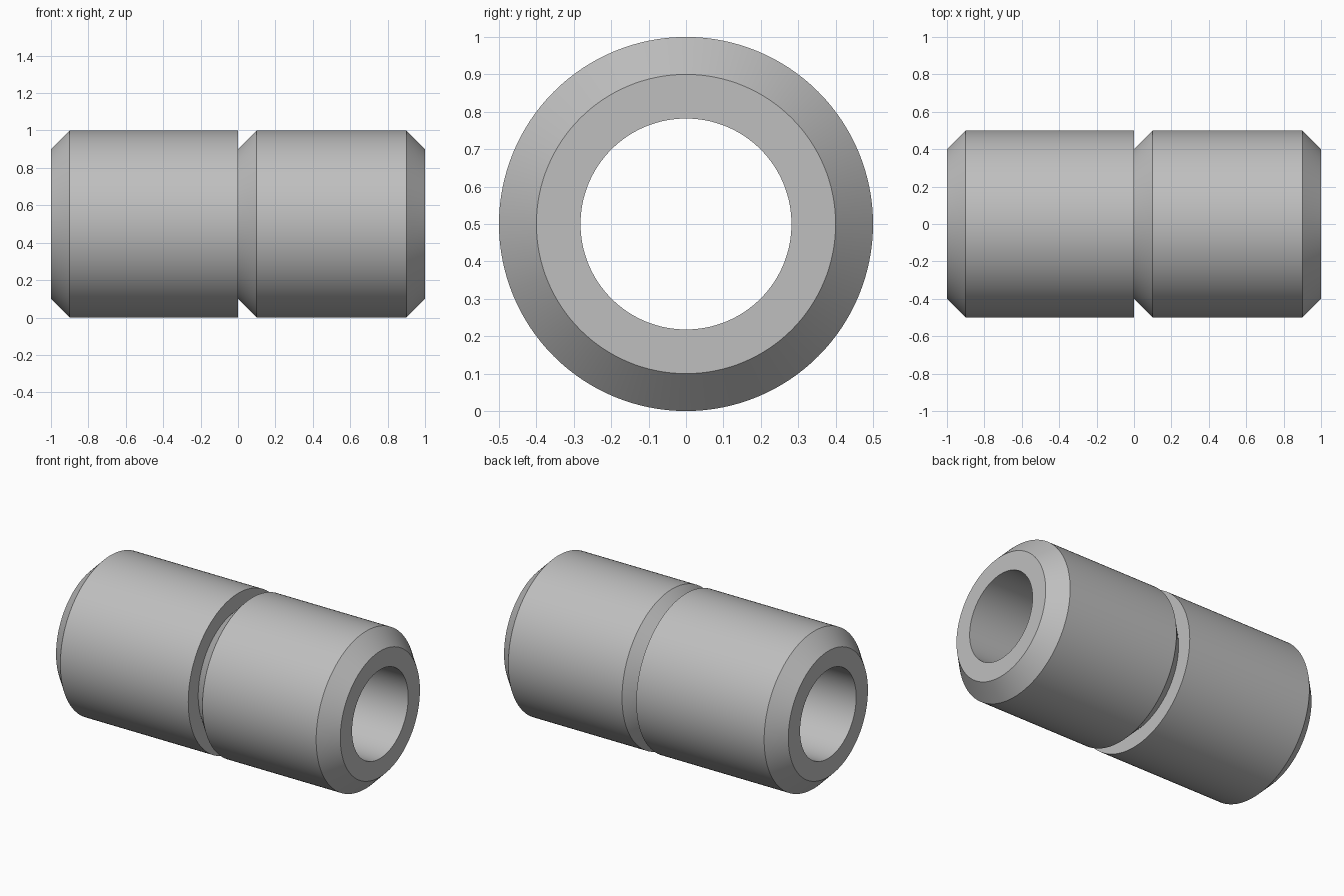
import bpy
import bmesh
from math import cos, sin, tau, radians

cube = bpy.data.objects.get("Cube")
if cube:
    bpy.data.objects.remove(cube, do_unlink=True)

# Plain grey finish
grey = bpy.data.materials.new("plain_grey")
grey.use_nodes = True
colour = (0.52, 0.52, 0.52, 1)
grey.diffuse_color = colour
grey.node_tree.nodes["Principled BSDF"].inputs["Base Color"].default_value = colour

SEGMENTS = 128
OUTER, NECK, BORE, BEVEL = 0.5, 0.4, 0.282, 0.1

# Wall section as (x, radius): bore, bevelled ends and the one-sided groove
section = [
    (-1, BORE), (-1, NECK), (-1 + BEVEL, OUTER),
    (0, OUTER), (0, NECK), (BEVEL, OUTER),
    (1 - BEVEL, OUTER), (1, NECK), (1, BORE),
]

# Revolve the closed section around the long axis
bm = bmesh.new()
rings = []
for x, r in section:
    rings.append([bm.verts.new((x, r * cos(tau * i / SEGMENTS), r * sin(tau * i / SEGMENTS)))
                  for i in range(SEGMENTS)])
for k, ring in enumerate(rings):
    following = rings[(k + 1) % len(rings)]
    for i in range(SEGMENTS):
        j = (i + 1) % SEGMENTS
        bm.faces.new((ring[i], ring[j], following[j], following[i]))
bmesh.ops.recalc_face_normals(bm, faces=bm.faces)

mesh = bpy.data.meshes.new("grooved_sleeve")
bm.to_mesh(mesh)
bm.free()
mesh.materials.append(grey)
sleeve = bpy.data.objects.new("grooved_sleeve", mesh)
sleeve.location.z = OUTER
bpy.context.collection.objects.link(sleeve)

# Smooth round walls with crisp bevel edges
bpy.ops.object.select_all(action="DESELECT")
sleeve.select_set(True)
bpy.context.view_layer.objects.active = sleeve
bpy.ops.object.shade_smooth_by_angle(angle=radians(30))
